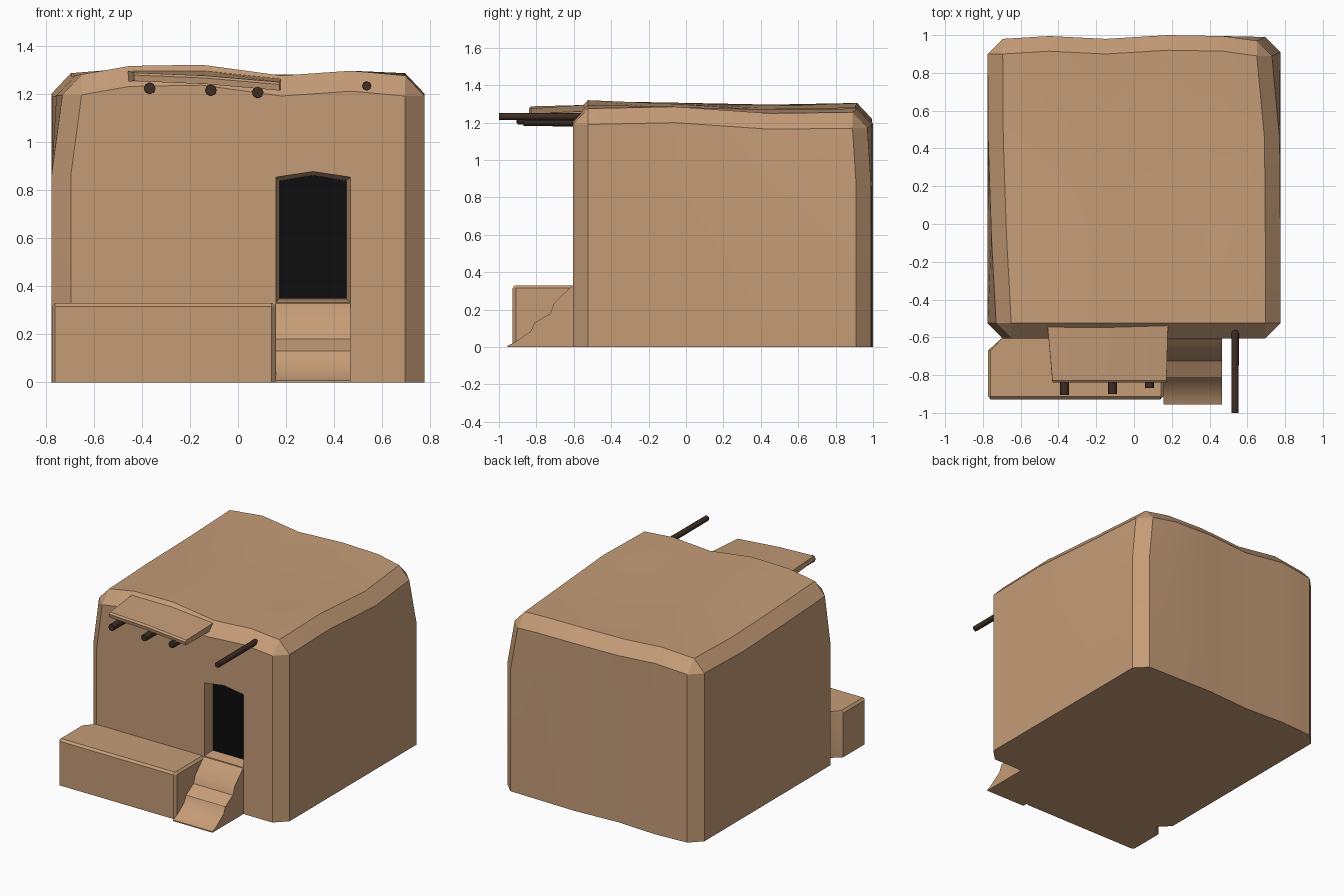
import bpy, bmesh
from mathutils import Vector

if "Cube" in bpy.data.objects:
    bpy.data.objects.remove(bpy.data.objects["Cube"])


def material(name, col):
    m = bpy.data.materials.new(name)
    m.diffuse_color = (*col, 1)
    m.use_nodes = True
    m.node_tree.nodes["Principled BSDF"].inputs["Base Color"].default_value = m.diffuse_color
    return m


CLAY = material("clay", (0.56, 0.335, 0.185))
WOOD = material("dark_wood", (0.048, 0.027, 0.018))
BLACK = material("doorway_black", (0.004, 0.004, 0.004))


def finish(bm, name, mat, angle=0.5):
    bmesh.ops.recalc_face_normals(bm, faces=bm.faces)
    me = bpy.data.meshes.new(name)
    bm.to_mesh(me)
    bm.free()
    me.materials.append(mat)
    ob = bpy.data.objects.new(name, me)
    bpy.context.collection.objects.link(ob)
    bpy.ops.object.select_all(action='DESELECT')
    ob.select_set(True)
    bpy.context.view_layer.objects.active = ob
    if angle:
        bpy.ops.object.shade_smooth_by_angle(angle=angle)
    return ob


def loft(name, mat, rings, angle=0.5):
    """Closed solid through a list of equal-length rings."""
    bm = bmesh.new()
    vs = [[bm.verts.new(p) for p in r] for r in rings]
    n = len(vs[0])
    for a, b in zip(vs, vs[1:]):
        for i in range(n):
            j = (i + 1) % n
            bm.faces.new((a[i], a[j], b[j], b[i]))
    bm.faces.new(vs[0])
    bm.faces.new(vs[-1])
    return finish(bm, name, mat, angle)


# House body: wavy roof grid, sloped shoulder, walls with chamfered corners
XS = [-0.695, -0.45, -0.15, 0.18, 0.47, 0.695]
YS = [-0.525, -0.06, 0.45, 0.91]
FRONT_Z = [1.28, 1.315, 1.32, 1.275, 1.295, 1.275]
BACK_Z = [1.285, 1.305, 1.275, 1.28, 1.275, 1.255]
BACK_DY = [-0.01, 0.005, -0.01, 0.01, 0.005, 0.0]
SAG = [0, -0.005, -0.012, 0]
B = 0.08
nx, ny = len(XS), len(YS)


def base_xy(i, j):
    return Vector((XS[i], YS[j] + (BACK_DY[i] if j == ny - 1 else 0), 0))


def roof_pt(i, j):
    t = j / (ny - 1)
    p = base_xy(i, j)
    p.z = FRONT_Z[i] * (1 - t) + BACK_Z[i] * t + SAG[j]
    if i == nx - 1 and j == 1:
        p.z = 1.285
    # walls lean inwards at the front left and the back right
    if i == 0:
        p.x += (0.045, 0.02, 0.003, 0)[j]
    if i == nx - 1:
        p.x -= (0, 0, 0.004, 0.045)[j]
        if j == ny - 1:
            p.y -= 0.02
    return p


bm = bmesh.new()
roof = [[bm.verts.new(roof_pt(i, j)) for j in range(ny)] for i in range(nx)]
for i in range(nx - 1):
    for j in range(ny - 1):
        bm.faces.new((roof[i][j], roof[i + 1][j], roof[i + 1][j + 1], roof[i][j + 1]))
sides = [
    ([(i, 0) for i in range(nx)], (0, -1, 0)),
    ([(nx - 1, j) for j in range(ny)], (1, 0, 0)),
    ([(i, ny - 1) for i in reversed(range(nx))], (0, 1, 0)),
    ([(0, j) for j in reversed(range(ny))], (-1, 0, 0)),
]
walls = []
for ids, out in sides:
    out = Vector(out) * B
    cols = []
    for i, j in ids:
        top = roof_pt(i, j) + out - Vector((0, 0, 0.085))
        low = base_xy(i, j) + out
        cols.append([roof[i][j], bm.verts.new(top),
                     bm.verts.new(low + Vector((0, 0, 0.86))), bm.verts.new(low)])
    for a, b in zip(cols, cols[1:]):
        for k in range(3):
            bm.faces.new((a[k], a[k + 1], b[k + 1], b[k]))
    walls.append(cols)
for s in range(4):
    a, b = walls[s][-1], walls[(s + 1) % 4][0]
    bm.faces.new((a[0], a[1], b[1]))
    for k in (1, 2):
        bm.faces.new((a[k], a[k + 1], b[k + 1], b[k]))
bm.faces.new([c[3] for cols in walls for c in cols])
body = finish(bm, "house_body", CLAY, 0)


# Doorway recess, narrowing slightly inwards
def door_ring(y, m):
    l, r, b = 0.157 + m, 0.467 - m, 0.332 + m
    return [(l, y, b), (r, y, b), (r, y, 0.853 - m), (0.312, y, 0.876 - m), (l, y, 0.853 - m)]


cutter = loft("doorway_cutter", CLAY, [door_ring(-0.65, -0.008), door_ring(-0.605, 0), door_ring(-0.525, 0.015)], 0)
cutter.hide_render = True
mod = body.modifiers.new("doorway", 'BOOLEAN')
mod.operation = 'DIFFERENCE'
mod.solver = 'EXACT'
mod.object = cutter
bpy.context.view_layer.objects.active = body
body.select_set(True)
bpy.ops.object.modifier_apply(modifier=mod.name)
bpy.data.objects.remove(cutter)
bpy.ops.object.select_all(action='DESELECT')
body.select_set(True)
bpy.ops.object.shade_smooth_by_angle(angle=0.4)
loft("doorway_dark", BLACK, [door_ring(-0.53, 0.0155), door_ring(-0.523, 0.0155)], 0)


# Bench with a softened top edge
def bench_ring(z, m):
    return [(-0.773 + m, -0.91, z), (-0.76, -0.928 + m, z), (0.14, -0.928 + m, z),
            (0.157 - m, -0.91, z), (0.157 - m, -0.59, z), (-0.69, -0.59, z),
            (-0.70, -0.605, z), (-0.773 + m, -0.67, z)]


loft("bench", CLAY, [bench_ring(0, 0), bench_ring(0.315, 0), bench_ring(0.33, 0.014)], 0.4)

# Worn steps up to the door
prof = [(-0.59, 0), (-0.955, 0), (-0.955, 0.008), (-0.92, 0.022), (-0.83, 0.085), (-0.81, 0.13),
        (-0.725, 0.18), (-0.705, 0.235), (-0.61, 0.328), (-0.59, 0.33)]
loft("steps", CLAY, [[(x, y, z) for y, z in prof] for x in (0.155, 0.467)], 0.6)

# Canopy slab over the front
slab = []
for x0, zb, x1, zf in ((-0.46, 1.295, -0.432, 1.287), (-0.15, 1.297, -0.14, 1.275), (0.18, 1.262, 0.172, 1.248)):
    slab.append([(x0, -0.515, zb), (x1, -0.828, zf), (x1, -0.84, zf - 0.01), (x1, -0.835, zf - 0.035),
                 (x0, -0.515, zb - 0.045)])
loft("canopy", CLAY, slab, 0.3)


# Wooden roof beams
def beam(name, x, z, y0, y1, r):
    bm = bmesh.new()
    bmesh.ops.create_cone(bm, cap_ends=True, segments=8, radius1=r, radius2=r * 0.95, depth=abs(y1 - y0))
    for v in bm.verts:
        px, py, pz = v.co
        v.co = (x + px, (y0 + y1) / 2 - pz, z + py)
    finish(bm, name, WOOD, 0.9)


for k, (x, z, y) in enumerate(((-0.367, 1.222, -0.905), (-0.113, 1.214, -0.9), (0.082, 1.205, -0.868))):
    beam(f"beam_{k + 1}", x, z, -0.56, y, 0.025)
beam("long_beam", 0.535, 1.232, -0.55, -1.0, 0.02)
